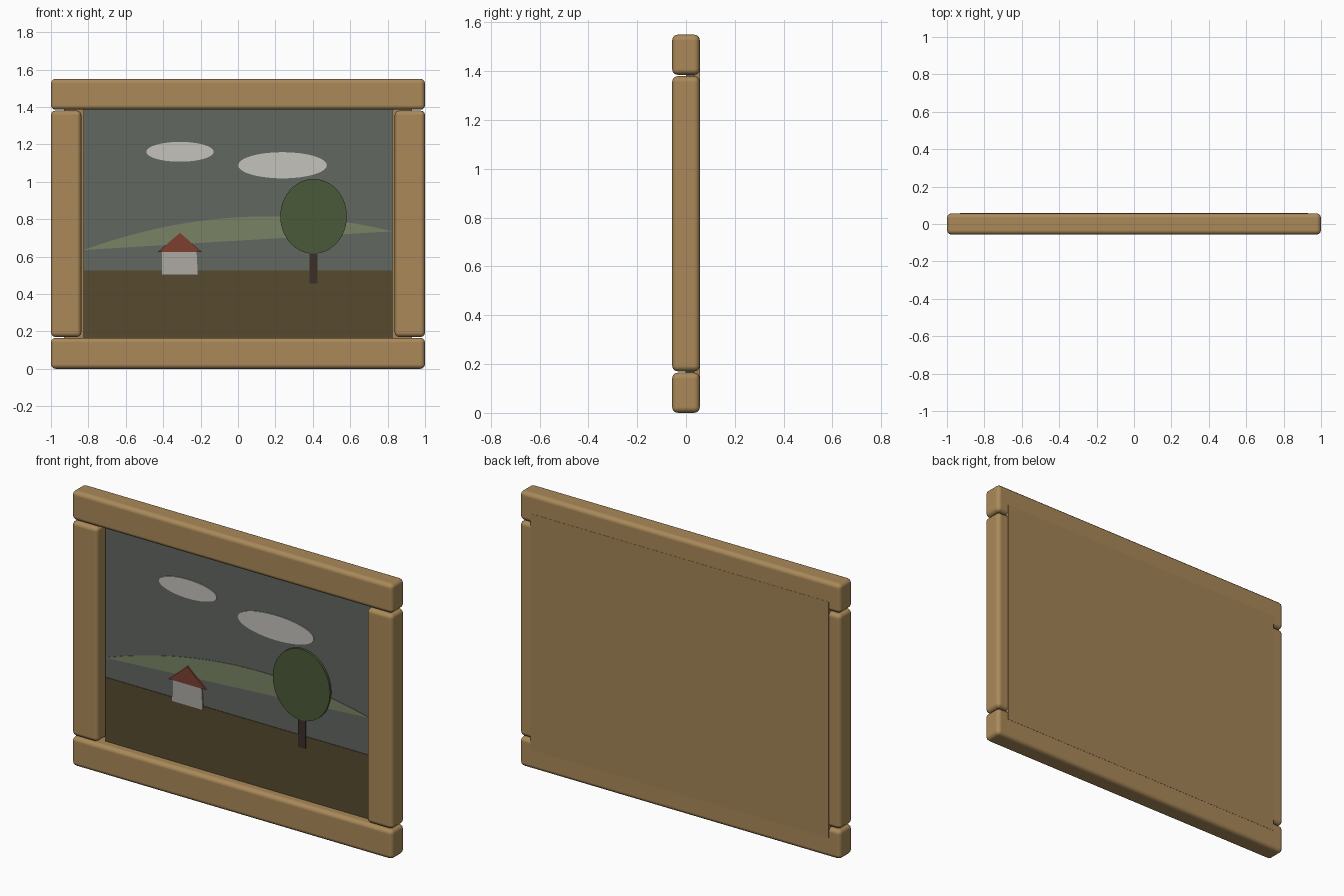
import bpy, bmesh, math

if "Cube" in bpy.data.objects:
    bpy.data.objects.remove(bpy.data.objects["Cube"])


def material(name, rgb):
    m = bpy.data.materials.new(name)
    m.diffuse_color = (*rgb, 1)
    m.use_nodes = True
    m.node_tree.nodes["Principled BSDF"].inputs["Base Color"].default_value = m.diffuse_color
    return m


wood = material("wood", (0.40, 0.25, 0.10))
wood_back = material("back_wood", (0.37, 0.23, 0.095))
sky_mat = material("sky", (0.12, 0.135, 0.12))
field_mat = material("field", (0.095, 0.07, 0.028))
hill_mat = material("hill", (0.19, 0.23, 0.13))
leaf_mat = material("leaf", (0.07, 0.10, 0.04))
bark_mat = material("bark", (0.045, 0.03, 0.02))
white_mat = material("cloud_white", (0.55, 0.54, 0.50))
wall_mat = material("wall", (0.42, 0.40, 0.37))
roof_mat = material("roof", (0.20, 0.05, 0.03))


def finish(name, bm, mat, bevel=0):
    bmesh.ops.recalc_face_normals(bm, faces=bm.faces)
    me = bpy.data.meshes.new(name)
    bm.to_mesh(me)
    bm.free()
    ob = bpy.data.objects.new(name, me)
    bpy.context.collection.objects.link(ob)
    me.materials.append(mat)
    if bevel:
        b = ob.modifiers.new("round_edges", "BEVEL")
        b.width, b.segments = bevel, 3
        b.harden_normals = True
        for p in me.polygons:
            p.use_smooth = True
    return ob


def prism(name, points, front, back, mat, bevel=0):
    """Extrude an outline in x, z from y = front to y = back."""
    bm = bmesh.new()
    a = [bm.verts.new((x, front, z)) for x, z in points]
    b = [bm.verts.new((x, back, z)) for x, z in points]
    bm.faces.new(a)
    bm.faces.new(b[::-1])
    n = len(a)
    for i in range(n):
        j = (i + 1) % n
        bm.faces.new((a[i], b[i], b[j], a[j]))
    return finish(name, bm, mat, bevel)


def rect(x0, x1, z0, z1):
    return [(x0, z0), (x1, z0), (x1, z1), (x0, z1)]


def ellipse(cx, cz, rx, rz, n=48):
    return [(cx + rx * math.cos(2 * math.pi * i / n),
             cz + rz * math.sin(2 * math.pi * i / n)) for i in range(n)]


# Frame: two full-width rails with two stiles between them
D = 0.057
prism("bottom_rail", rect(-1, 1, 0, 0.165), -D, D, wood, 0.024)
prism("top_rail", rect(-1, 1, 1.385, 1.55), -D, D, wood, 0.024)
for side, s in (("left", -1), ("right", 1)):
    xs = sorted((s * 0.838, s * 1.0))
    prism(side + "_stile", rect(*xs, 0.17, 1.38), -D, D, wood, 0.024)

# Backing board, flush with the back of the frame
prism("backing_board", rect(-0.93, 0.93, 0.11, 1.44), 0.035, 0.058, wood_back)

# Picture: sky and field panels
prism("sky", rect(-0.825, 0.825, 0.16, 1.39), 0.0, 0.036, sky_mat)
prism("field", rect(-0.825, 0.825, 0.16, 0.525), -0.003, 0.001, field_mat)

# Hill: an arch standing on a sloping chord
hill = []
for i in range(33):
    t = i / 32
    hill.append((-0.825 + 1.65 * t, 0.635 + 0.10 * t + 0.125 * 4 * t * (1 - t)))
prism("hill", hill, -0.003, 0.001, hill_mat)

# Clouds
prism("left_cloud", ellipse(-0.31, 1.16, 0.18, 0.053), -0.004, 0.001, white_mat)
prism("right_cloud", ellipse(0.238, 1.088, 0.237, 0.07), -0.004, 0.001, white_mat)

# House
prism("house_wall", [(-0.407, 0.505), (-0.215, 0.505), (-0.222, 0.635), (-0.405, 0.635)],
      -0.007, 0.001, wall_mat)
prism("house_roof", [(-0.428, 0.625), (-0.195, 0.625), (-0.31, 0.727)],
      -0.010, 0.001, roof_mat)

# Tree
prism("tree_trunk", rect(0.381, 0.425, 0.457, 0.65), -0.008, 0.001, bark_mat)
prism("tree_crown", ellipse(0.404, 0.815, 0.178, 0.2), -0.013, 0.001, leaf_mat)
